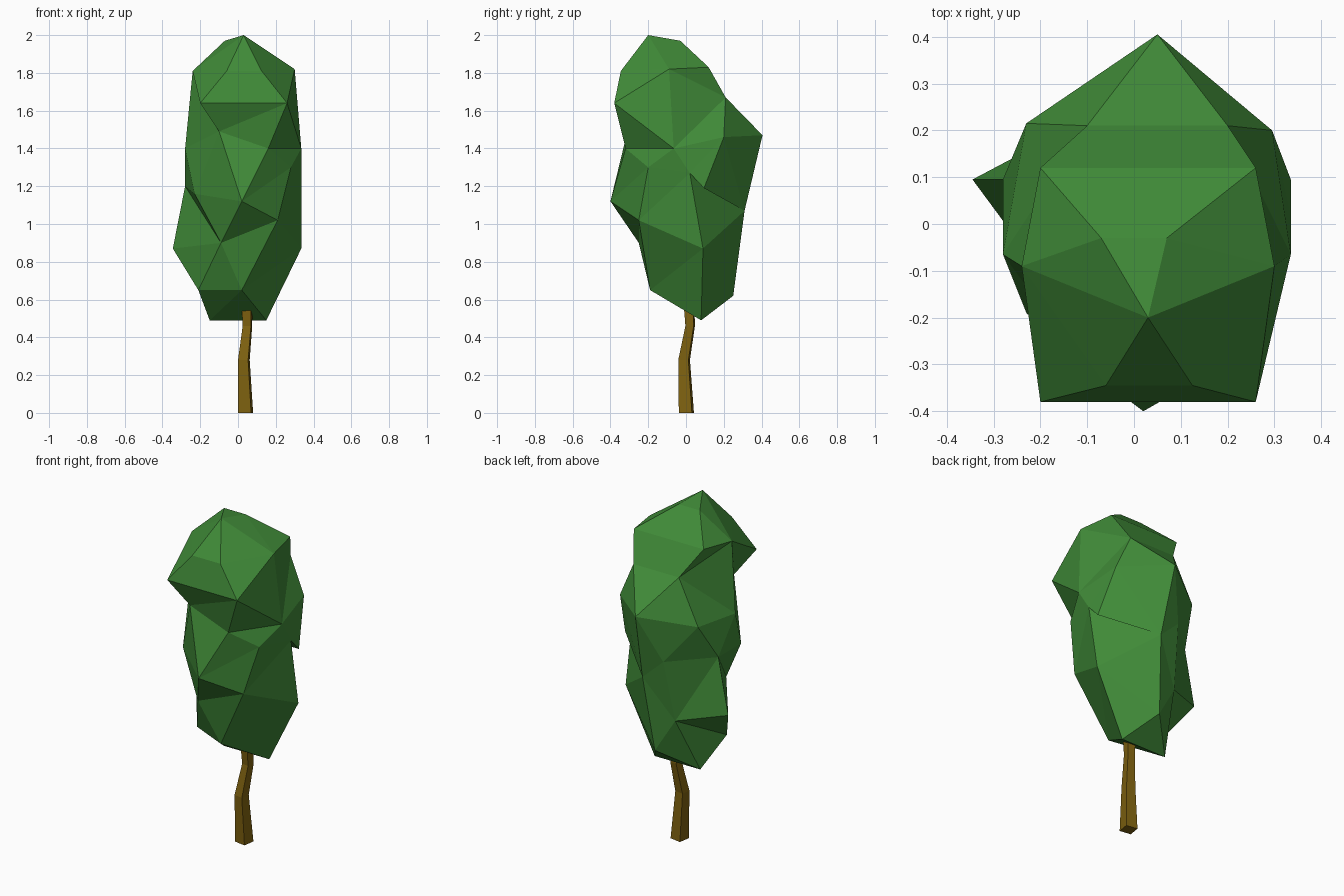
import bpy, bmesh, math
from mathutils import Vector

cube = bpy.data.objects.get("Cube")
if cube:
    bpy.data.objects.remove(cube, do_unlink=True)


def make_material(name, colour):
    mat = bpy.data.materials.new(name)
    mat.use_nodes = True
    mat.diffuse_color = (*colour, 1)
    mat.node_tree.nodes["Principled BSDF"].inputs["Base Color"].default_value = (*colour, 1)
    return mat


def make_object(name, bm, material):
    bmesh.ops.recalc_face_normals(bm, faces=bm.faces[:])
    mesh = bpy.data.meshes.new(name)
    bm.to_mesh(mesh)
    bm.free()
    mesh.materials.append(material)
    obj = bpy.data.objects.new(name, mesh)
    bpy.context.collection.objects.link(obj)
    return obj


leaf_green = make_material("leaf green", (.052, .26, .04))
bark_brown = make_material("bark brown", (.21, .12, .005))

# Corners of the crown, from the tip down: capitals mostly +x, small letters -x
corners = {
    # upper lump
    "A": (.03, -.2, 2), "B": (.07, -.03, 1.97), "b": (-.07, -.03, 1.97),
    "C": (.3, -.09, 1.82), "c": (-.24, -.09, 1.81),
    "D": (.26, .12, 1.83), "d": (-.2, .12, 1.83),
    "E": (.125, -.345, 1.81), "e": (-.06, -.345, 1.81),
    "F": (.26, -.38, 1.64), "f": (-.2, -.38, 1.64),
    "H": (.2, .21, 1.67), "h": (-.1, .21, 1.67),
    # waist and middle lump
    "G": (.05, .405, 1.47), "K": (.295, .2, 1.46), "k": (-.23, .215, 1.41),
    "L": (.335, -.065, 1.4), "l": (-.28, -.065, 1.4),
    "J": (.16, -.32, 1.4), "j": (-.1, -.31, 1.49),
    "I": (.28, -.2, 1.3), "S": (.335, .02, 1.27), "T": (.335, .095, 1.19),
    "M": (.02, -.4, 1.12), "m": (-.23, -.19, 1.16), "n": (-.28, .095, 1.2),
    "X": (-.06, .3, 1.19), "P": (.07, .31, 1.07),
    # lower lump
    "Y": (.21, -.25, 1.02), "Z": (-.09, -.25, .9),
    "Q": (.335, .09, .87), "q": (-.345, .095, .87),
    "W": (-.09, .23, .82), "V": (.03, .25, .62),
    "U": (.02, -.19, .65), "u": (-.21, -.085, .65),
    "R": (.15, .08, .49), "r": (-.15, .08, .49),
}
# Folds that have to run between particular corners
folds = ("AB Ab bd BD CF cf CL cl Dd CH ch HL hl HK hk Hh HG hG Fe Ff FL JL IL cj SP KP SK "
         "IS IT YT QP YU QU IM JM jM jF YM YZ ZM nZ qZ mZ mn lj jm nX nW XW PV Wu Wr").split()


def unrolled(point):
    """Place a corner on a sphere by its bearing and height, keeping local shape."""
    x, y, z = point
    x, y = x - .03, y - (.07 - .085 * z)
    radius, bearing = math.hypot(x, y), math.atan2(y, x)
    height = (z - 1.25) / .36
    height += math.copysign(max(0, math.log(.25 / radius)), height)
    width = 1 / math.cosh(height)
    return Vector((width * math.cos(bearing), width * math.sin(bearing), math.tanh(height)))


def fold_between(bm, first, second, fixed):
    """Turn the edge facing both corners so that it joins them."""
    if any(e.other_vert(first) == second for e in first.link_edges):
        return
    for face in first.link_faces:
        for edge in face.edges:
            if first in edge.verts or frozenset(edge.verts) in fixed:
                continue
            if any(second in f.verts for f in edge.link_faces):
                bmesh.utils.edge_rotate(edge)
                return


# Crown: skin the corners on a sphere, set the folds, then move them into place
bm = bmesh.new()
verts = {key: bm.verts.new(unrolled(p)) for key, p in corners.items()}
bmesh.ops.convex_hull(bm, input=bm.verts[:])
bmesh.ops.recalc_face_normals(bm, faces=bm.faces[:])
fixed = {frozenset((verts[a], verts[b])) for a, b in folds}
for attempt in range(5):
    for a, b in folds:
        fold_between(bm, verts[a], verts[b], fixed)
for key, point in corners.items():
    verts[key].co = point
make_object("crown", bm, leaf_green)

# Trunk: a crooked four-sided post that runs up into the crown
bm = bmesh.new()
sections = [(.04, .002, 0, .035), (.031, -.01, .28, .027),
            (.05, .022, .46, .022), (.045, .01, .7, .028)]
rings = []
for x, y, z, half in sections:
    ring = []
    for side in range(4):
        angle = math.radians(36 + 90 * side)
        reach = half * math.sqrt(2)
        ring.append(bm.verts.new((x + reach * math.cos(angle), y + reach * math.sin(angle), z)))
    rings.append(ring)
for low, high in zip(rings, rings[1:]):
    for i in range(4):
        j = (i + 1) % 4
        bm.faces.new((low[i], low[j], high[j], high[i]))
bm.faces.new(rings[0][::-1])
bm.faces.new(rings[-1])
make_object("trunk", bm, bark_brown)
